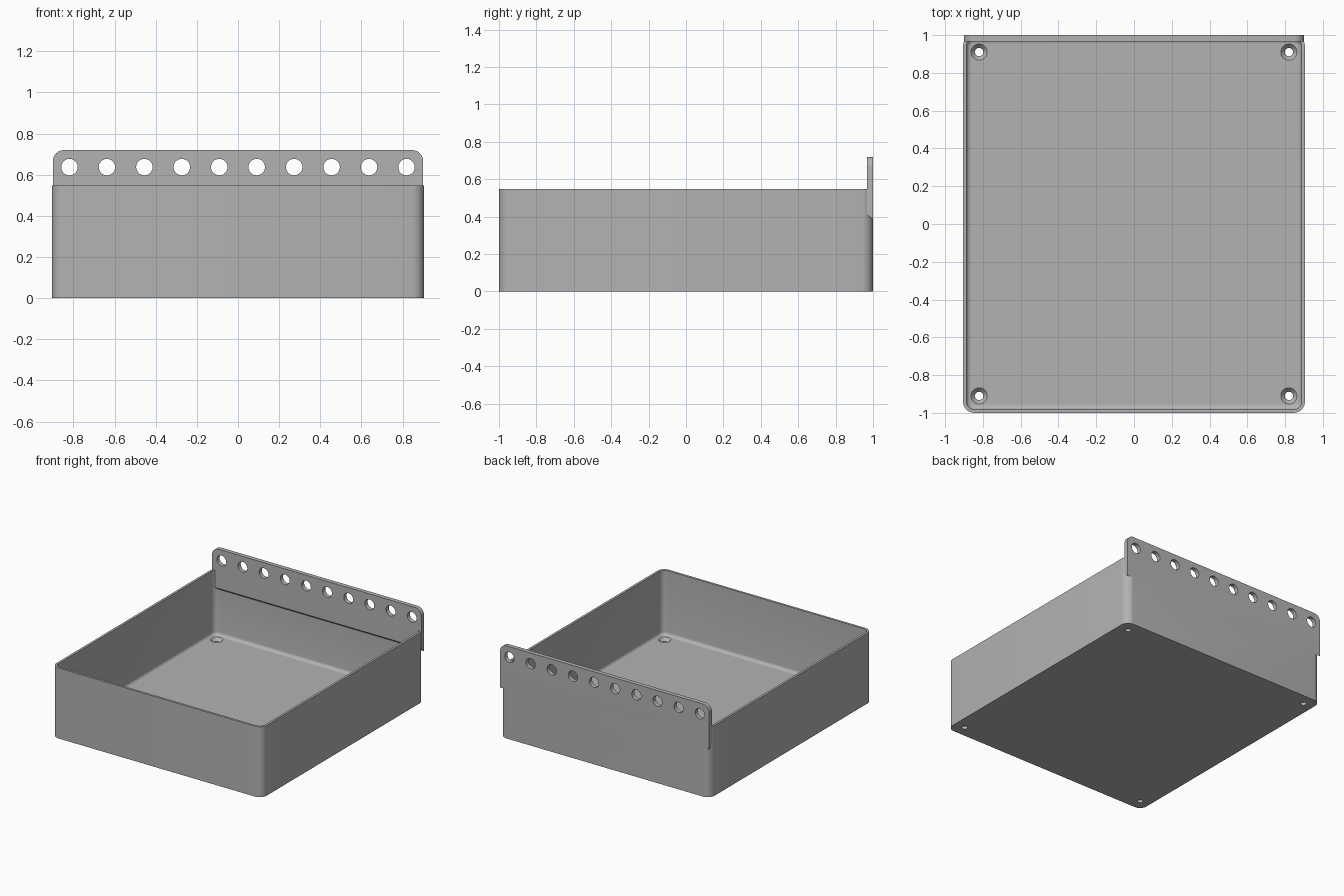
import bpy, bmesh, math

cube = bpy.data.objects.get("Cube")
if cube:
    bpy.data.objects.remove(cube, do_unlink=True)

# Main dimensions
HALF_X, HALF_Y, HEIGHT = 0.905, 1.0, 0.547
WALL, FLOOR, CORNER, FILLET = 0.018, 0.045, 0.06, 0.025
PLATE_X, PLATE_TOP, PLATE_FRONT = 0.9, 0.72, 0.967
STEPS = 8

grey = bpy.data.materials.new("plain grey")
grey.use_nodes = True
grey.diffuse_color = (0.45, 0.45, 0.45, 1)
grey.node_tree.nodes["Principled BSDF"].inputs["Base Color"].default_value = grey.diffuse_color


def arc(cx, cy, r, start):
    """Quarter circle of points, counter-clockwise from the start angle."""
    return [(cx + r * math.cos(start + math.pi / 2 * i / STEPS),
             cy + r * math.sin(start + math.pi / 2 * i / STEPS)) for i in range(STEPS + 1)]


def rounded_rect(inset):
    """Outline of the tray, moved inwards by the inset."""
    r = max(CORNER - inset, 0.008)
    x, y = HALF_X - inset - r, HALF_Y - inset - r
    corners = [(x, y), (-x, y), (-x, -y), (x, -y)]
    return [p for i, (cx, cy) in enumerate(corners) for p in arc(cx, cy, r, i * math.pi / 2)]


def loft(name, rings):
    """Skin a stack of equal rings and cap both ends."""
    bm = bmesh.new()
    loops = [[bm.verts.new(p) for p in ring] for ring in rings]
    for a, b in zip(loops, loops[1:]):
        for i in range(len(a)):
            j = (i + 1) % len(a)
            bm.faces.new((a[i], a[j], b[j], b[i]))
    bm.faces.new(loops[0][::-1])
    bm.faces.new(loops[-1])
    bmesh.ops.recalc_face_normals(bm, faces=bm.faces)
    mesh = bpy.data.meshes.new(name)
    bm.to_mesh(mesh)
    bm.free()
    mesh.materials.append(grey)
    obj = bpy.data.objects.new(name, mesh)
    bpy.context.collection.objects.link(obj)
    return obj


def circle(r, centre, axis):
    """Ring of points around the z or y axis."""
    cx, cy, cz = centre
    pts = []
    for i in range(32):
        u, v = r * math.cos(math.tau * i / 32), r * math.sin(math.tau * i / 32)
        pts.append((cx + u, cy + v, cz) if axis == "z" else (cx + u, cy, cz + v))
    return pts


def combine(target, tool, operation):
    """Apply a boolean and discard the tool."""
    mod = target.modifiers.new("boolean", 'BOOLEAN')
    mod.operation, mod.solver, mod.object = operation, 'EXACT', tool
    bpy.context.view_layer.objects.active = target
    bpy.ops.object.modifier_apply(modifier=mod.name)
    bpy.data.objects.remove(tool, do_unlink=True)


# Open tray: outside wall, rim, inside wall, floor fillet
profile = [(0, 0), (0, HEIGHT), (WALL, HEIGHT)]
for i in range(6):
    a = math.pi / 2 * i / 5
    profile.append((WALL + FILLET * (1 - math.cos(a)), FLOOR + FILLET * (1 - math.sin(a))))
tray = loft("tray_with_hanging_plate",
            [[(x, y, z) for x, y in rounded_rect(inset)] for inset, z in profile])

# Hanging plate: rounded top corners, sloped underside
cx, cz = PLATE_X - 0.055, PLATE_TOP - 0.055
top = arc(cx, cz, 0.055, 0) + arc(-cx, cz, 0.055, math.pi / 2)
rings = []
for y, low in ((PLATE_FRONT, 0.415), (HALF_Y, 0.382)):
    rings.append([(x, y, z) for x, z in top + [(-PLATE_X, low), (PLATE_X, low)]])
combine(tray, loft("hanging_plate", rings), 'UNION')

# Row of holes through the plate
for i in range(10):
    x = 0.182 * (i - 4.5)
    cutter = loft("plate_hole", [circle(0.04, (x, y, 0.637), "y") for y in (0.9, 1.1)])
    combine(tray, cutter, 'DIFFERENCE')

# Countersunk screw holes in the floor
for x in (-0.82, 0.82):
    for y in (-0.91, 0.91):
        steps = ((0.022, -0.1), (0.022, 0.022), (0.043, FLOOR), (0.043, FLOOR + 0.03))
        cutter = loft("screw_hole", [circle(r, (x, y, z), "z") for r, z in steps])
        combine(tray, cutter, 'DIFFERENCE')

# Smooth the curved parts only
bpy.ops.object.select_all(action='DESELECT')
tray.select_set(True)
bpy.context.view_layer.objects.active = tray
bpy.ops.object.shade_smooth_by_angle(angle=math.radians(30))
